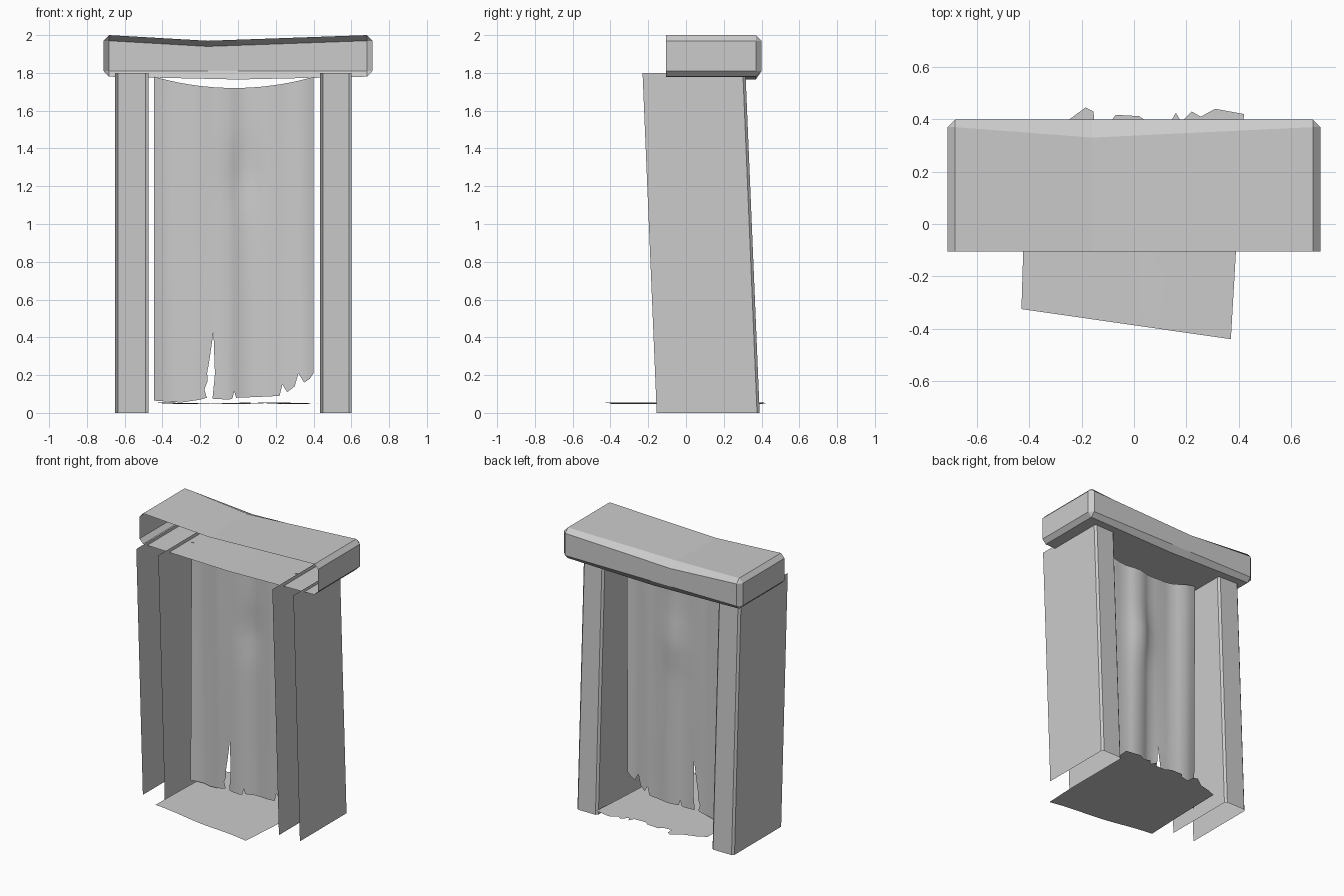
import bpy, bmesh, math

cube = bpy.data.objects.get("Cube")
if cube:
    bpy.data.objects.remove(cube)

GREY = (0.6, 0.6, 0.6, 1)
stone = bpy.data.materials.new("plain grey")
stone.use_nodes = True
stone.diffuse_color = GREY
stone.node_tree.nodes["Principled BSDF"].inputs["Base Color"].default_value = GREY


def finish(name, bm, smooth=False):
    bmesh.ops.remove_doubles(bm, verts=bm.verts, dist=0.0005)
    bmesh.ops.recalc_face_normals(bm, faces=bm.faces)
    mesh = bpy.data.meshes.new(name)
    bm.to_mesh(mesh)
    bm.free()
    mesh.materials.append(stone)
    mesh.polygons.foreach_set("use_smooth", [smooth] * len(mesh.polygons))
    obj = bpy.data.objects.new(name, mesh)
    bpy.context.collection.objects.link(obj)


def bridge(bm, rows):
    """Join successive rows of points with quads."""
    rows = [[bm.verts.new(p) for p in row] for row in rows]
    for a, b in zip(rows, rows[1:]):
        for i in range(len(a) - 1):
            bm.faces.new((a[i], a[i + 1], b[i + 1], b[i]))
    return rows


def interp(points, x):
    if x <= points[0][0]:
        return points[0][1]
    for (x0, y0), (x1, y1) in zip(points, points[1:]):
        if x <= x1:
            return y0 + (y1 - y0) * (x - x0) / (x1 - x0)
    return points[-1][1]


# Posts: leaning channels, open at the front and ends, chamfered at the back
def post(name, x0, x1, c=0.014):
    front, back, height, lean = -0.155, 0.39, 1.8, -0.075
    profile = [(x0, front), (x0, back - c), (x0 + c, back),
               (x1 - c, back), (x1, back - c), (x1, front)]
    bm = bmesh.new()
    bridge(bm, [[(x, y + lean * k, height * k) for x, y in profile] for k in (0, 1)])
    finish(name, bm)


post("right_post", -0.65, -0.475)
post("left_post", 0.435, 0.602)


# Lintel: sagging bevelled shell, open at the front
def lintel():
    front, back, bevel = -0.105, 0.40, 0.03
    end, inner = 0.712, 0.683
    bm = bmesh.new()
    sections = []
    for x in (-inner, -0.16, 0, inner):
        top = interp([(-inner, 2.0), (-0.16, 1.97), (inner, 2.0)], x)
        edge = interp([(-inner, 0.37), (-0.16, 0.33), (inner, 0.37)], x)
        low = interp([(-inner, 1.78), (0, 1.765), (inner, 1.78)], x)
        sections.append([(x, front, top), (x, edge, top), (x, back, top - bevel),
                         (x, back, 1.81), (x, back - bevel, low), (x, front, low)])
    rows = bridge(bm, sections)
    for p, x in ((rows[0], -end), (rows[-1], end)):
        c = [bm.verts.new((x, y, z)) for y, z in
             ((front, 1.97), (back - bevel, 1.97), (back - bevel, 1.81), (front, 1.81))]
        for face in (c, (c[0], c[1], p[1], p[0]), (c[1], p[2], p[1]),
                     (c[1], c[2], p[3], p[2]), (c[2], p[4], p[3]),
                     (c[2], c[3], p[5], p[4])):
            bm.faces.new(face)
    finish("lintel", bm)


lintel()

# Hanging cloth: two panels joined above a torn slit, ragged at the hem
SLIT_TOP = 0.43
HEM_A = [(-0.445, 0.065), (-0.3, 0.055), (-0.2, 0.07), (-0.13, 0.08)]
HEM_B = [(-0.13, 0.075), (-0.05, 0.07), (-0.03, 0.075), (-0.02, 0.115), (-0.01, 0.08),
         (0.12, 0.085), (0.22, 0.09), (0.235, 0.15), (0.26, 0.11), (0.3, 0.14),
         (0.32, 0.21), (0.35, 0.16), (0.38, 0.18), (0.4, 0.21)]
TEAR_A = [(0.08, -0.165), (0.13, -0.18), (0.15, -0.16), (0.2, -0.165), (0.3, -0.148), (0.43, -0.13)]
TEAR_B = [(0.08, -0.135), (0.2, -0.122), (0.43, -0.13)]


def cloth_y(x, z):
    fold = 0.012 * math.sin(14 * x + 0.6 * z) + 0.006 * math.sin(31 * x)
    dent = 0.02 * math.exp(-((x - 0.02) / 0.09) ** 2 - ((z - 1.25) / 0.14) ** 2)
    return 0.1 + fold + dent


def cloth():
    bm = bmesh.new()
    for hem, tear in ((HEM_A, TEAR_A), (HEM_B, TEAR_B)):
        xs = sorted({p[0] for p in hem} | {round(-0.4 + 0.05 * i, 3) for i in range(16)
                    if hem[0][0] < -0.4 + 0.05 * i < hem[-1][0] - 0.06})
        rows = []
        for k in range(21):
            row = []
            for x in xs:
                low = interp(hem, x)
                top = 1.72 + 0.06 * (abs(x + 0.02) / 0.425) ** 2
                if k <= 8:
                    z = low + (SLIT_TOP - low) * k / 8
                else:
                    z = SLIT_TOP + (top - SLIT_TOP) * (k - 8) / 12
                px = interp(tear, z) if x == -0.13 else x
                row.append((px, cloth_y(px, z), z))
            rows.append(row)
        bridge(bm, rows)
    finish("hanging_cloth", bm, True)


cloth()

# Floor cloth: thin sheet with a straight front edge and a torn back edge
BACK = [(-0.41, 0.34), (-0.34, 0.37), (-0.26, 0.39), (-0.185, 0.445), (-0.155, 0.43),
        (-0.15, 0.38), (-0.09, 0.39), (-0.07, 0.417), (0.02, 0.412), (0.05, 0.39),
        (0.14, 0.39), (0.16, 0.425), (0.18, 0.39), (0.22, 0.43), (0.255, 0.41),
        (0.31, 0.44), (0.42, 0.42)]


def floor_cloth():
    bm = bmesh.new()
    rows = []
    for k in range(9):
        row = []
        for bx, by in BACK:
            u = (bx + 0.41) / 0.83
            fx, fy = -0.43 + 0.8 * u, -0.325 - 0.115 * u
            x, y = fx + (bx - fx) * k / 8, fy + (by - fy) * k / 8
            row.append((x, y, 0.05 + 0.004 * math.sin(11 * x + 3 * y)))
        rows.append(row)
    bridge(bm, rows)
    finish("floor_cloth", bm, True)


floor_cloth()
